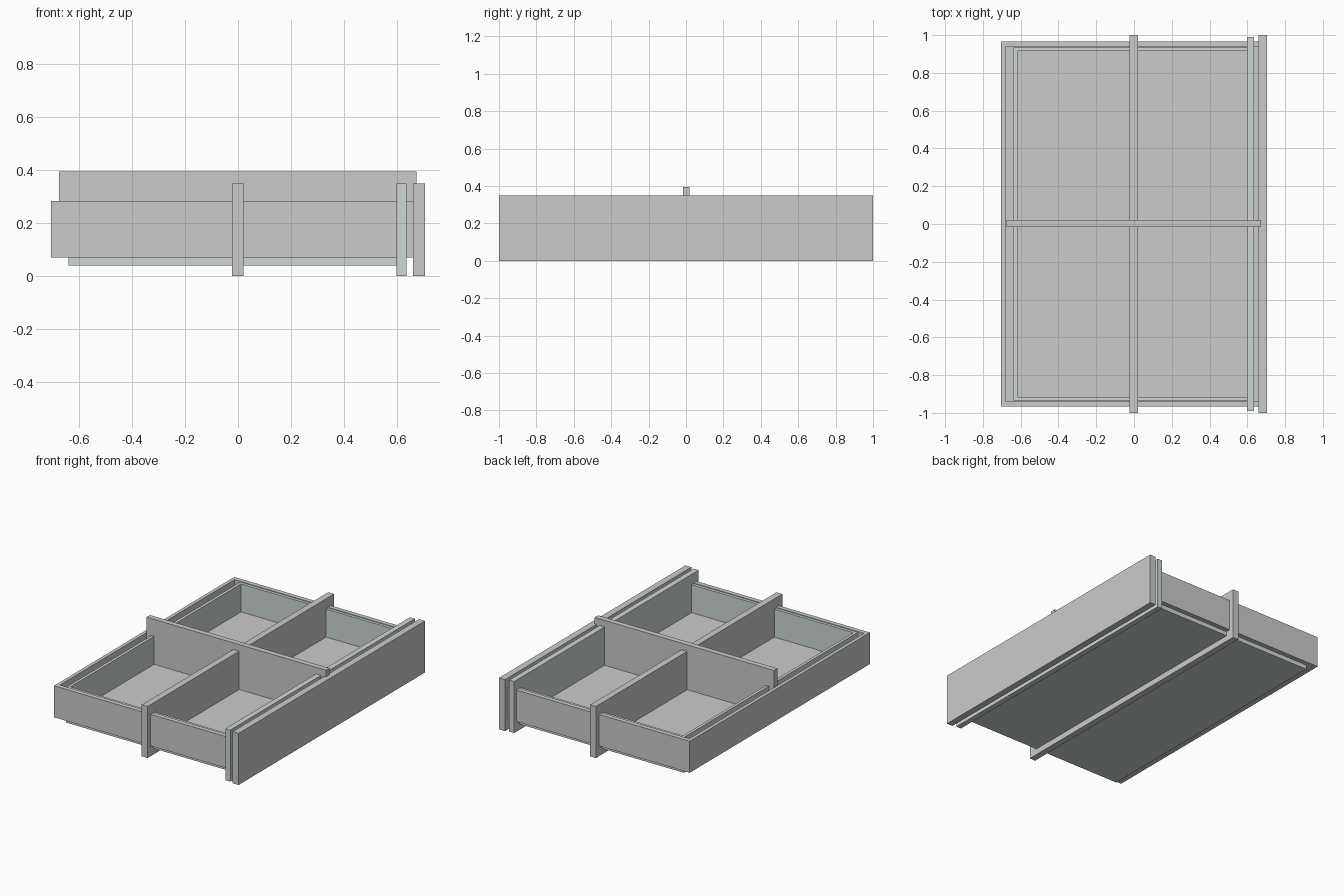
import bpy

if "Cube" in bpy.data.objects:
    bpy.data.objects.remove(bpy.data.objects["Cube"])

tint = bpy.data.materials.new("pale_green_grey")
tint.diffuse_color = (0.62, 0.68, 0.67, 1)
tint.use_nodes = True
tint.node_tree.nodes["Principled BSDF"].inputs["Base Color"].default_value = tint.diffuse_color


def box(name, x, y, z, mat=None):
    """Box spanning the given (min, max) ranges."""
    bpy.ops.mesh.primitive_cube_add(
        size=1, location=[(r[0] + r[1]) / 2 for r in (x, y, z)])
    ob = bpy.context.object
    ob.name = name
    ob.scale = [r[1] - r[0] for r in (x, y, z)]
    bpy.ops.object.transform_apply(location=False, rotation=False, scale=True)
    if mat:
        ob.data.materials.append(mat)
    return ob


def frame(prefix, x0, x1, y_out, y_in, thick, z, mat=None):
    """Left wall plus front and back walls; the right side is a tall panel."""
    box(prefix + "_left_wall", (x0, x0 + thick), (-y_in, y_in), z, mat)
    box(prefix + "_front_wall", (x0, x1), (-y_out, -y_in), z, mat)
    box(prefix + "_back_wall", (x0, x1), (y_in, y_out), z, mat)


# Outer frame with its floor and tall right panel
frame("outer", -0.705, 0.66, 0.967, 0.936, 0.024, (0.07, 0.284))
box("outer_floor", (-0.681, 0.66), (-0.936, 0.936), (0.07, 0.09))
box("outer_right_panel", (0.66, 0.705), (-1, 1), (0, 0.35))

# Inner tray lining with its underside and tall right panel
frame("inner", -0.638, 0.598, 0.935, 0.915, 0.02, (0.04, 0.28), tint)
box("inner_bottom", (-0.618, 0.598), (-0.915, 0.915), (0.04, 0.068), tint)
box("inner_right_panel", (0.598, 0.635), (-0.99, 0.99), (0, 0.35), tint)

# Crossing dividers
box("long_divider", (-0.023, 0.021), (-1, 1), (0, 0.35))
box("cross_divider", (-0.675, 0.673), (-0.017, 0.02), (0.075, 0.395))
